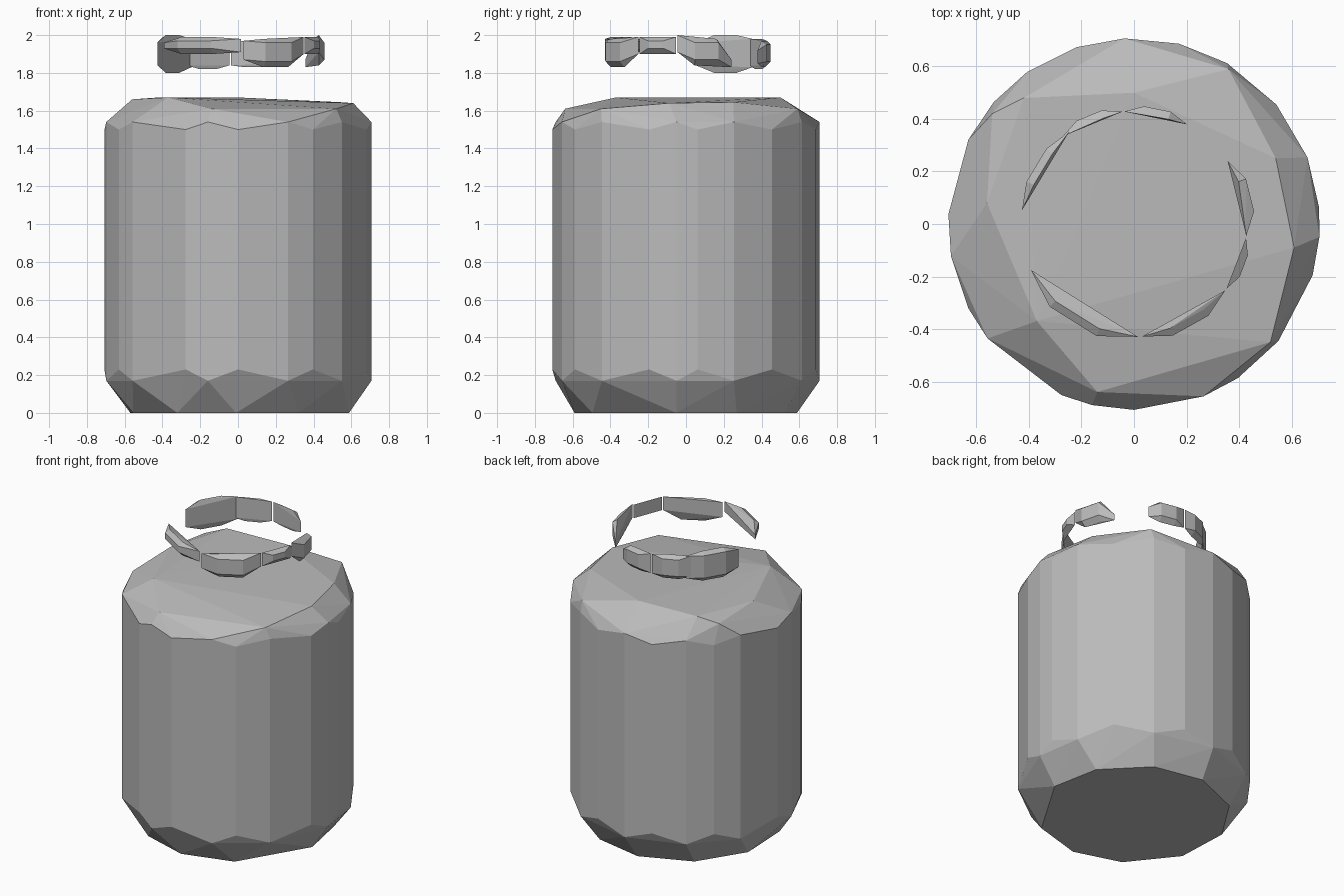
import bpy, bmesh
from math import radians, cos, sin

default = bpy.data.objects.get("Cube")
if default:
    bpy.data.objects.remove(default, do_unlink=True)

stone = bpy.data.materials.new("stone_grey")
stone.use_nodes = True
GREY = (0.5, 0.5, 0.5, 1)
stone.diffuse_color = GREY
stone.node_tree.nodes["Principled BSDF"].inputs["Base Color"].default_value = GREY


def polar(angle, radius, z):
    return (radius * cos(radians(angle)), radius * sin(radians(angle)), z)


def chiselled(name, points):
    """Faceted convex block wrapped around the given points."""
    bm = bmesh.new()
    for point in points:
        bm.verts.new(point)
    bmesh.ops.convex_hull(bm, input=list(bm.verts))
    loose = [v for v in bm.verts if not v.link_faces]
    bmesh.ops.delete(bm, geom=loose, context='VERTS')
    bmesh.ops.recalc_face_normals(bm, faces=list(bm.faces))
    mesh = bpy.data.meshes.new(name)
    bm.to_mesh(mesh)
    bm.free()
    mesh.materials.append(stone)
    obj = bpy.data.objects.new(name, mesh)
    bpy.context.collection.objects.link(obj)
    return obj


# Drum: worn wall with uneven upper and lower rims
wall_angles = [5, 21, 40, 60, 76, 93, 108, 125, 139, 153, 177,
               190, 207, 218, 247, 257, 270, 292, 304, 321, 344, 356]
RADIUS = 0.708
body = []
for i, angle in enumerate(wall_angles):
    body.append(polar(angle, RADIUS, 0.17 if i % 2 else 0.23))
    body.append(polar(angle, RADIUS, 1.54 if i % 2 else 1.5))

# Drum: bevelled foot
for angle in (27, 62, 95, 130, 165, 200, 237, 269, 303, 355):
    body.append(polar(angle, 0.59, 0))

# Drum: slightly tilted top with chipped shoulders
body += [(0.36, 0.59, 1.61), (0.54, 0.25, 1.645), (0.61, -0.09, 1.64),
         (0.52, -0.45, 1.61), (-0.14, -0.64, 1.61), (-0.37, -0.37, 1.67),
         (-0.56, 0.08, 1.66), (-0.54, 0.42, 1.63), (-0.42, 0.48, 1.67),
         (0, 0.5, 1.67)]
chiselled("drum_body", body)


# Broken floating ring: straight inside, bowed outside
def ring_piece(name, start, end, start_z, middle_z, end_z, radius=0.45):
    points = [polar(start, 0.43, z) for z in start_z]
    points += [polar(end, 0.43, z) for z in end_z]
    for part in (0.3, 0.7):
        angle = start + (end - start) * part
        low, high = middle_z
        points += [polar(angle, radius, low + 0.03), polar(angle, radius, high - 0.02),
                   polar(angle, radius - 0.03, low), polar(angle, radius - 0.03, high)]
    return chiselled(name, points)


ring_piece("ring_back", 62, 95, (1.85, 1.92), (1.83, 1.97), (1.84, 1.97))
ring_piece("ring_back_right", 96, 129, (1.84, 1.97), (1.82, 1.98), (1.84, 1.98))
ring_piece("ring_right", 125, 173, (1.83, 1.98), (1.8, 2), (1.84, 1.96), 0.44)
ring_piece("ring_front_right", 204, 272, (1.93, 1.96), (1.9, 1.99), (1.91, 1.98))
ring_piece("ring_front", 274, 324, (1.87, 1.97), (1.83, 1.98), (1.9, 1.99))
ring_piece("ring_front_left", 325, 353, (1.9, 1.99), (1.9, 1.99), (1.9, 1.99))
ring_piece("ring_left", 354, 394, (1.91, 2), (1.84, 1.98), (1.83, 1.87), 0.46)
